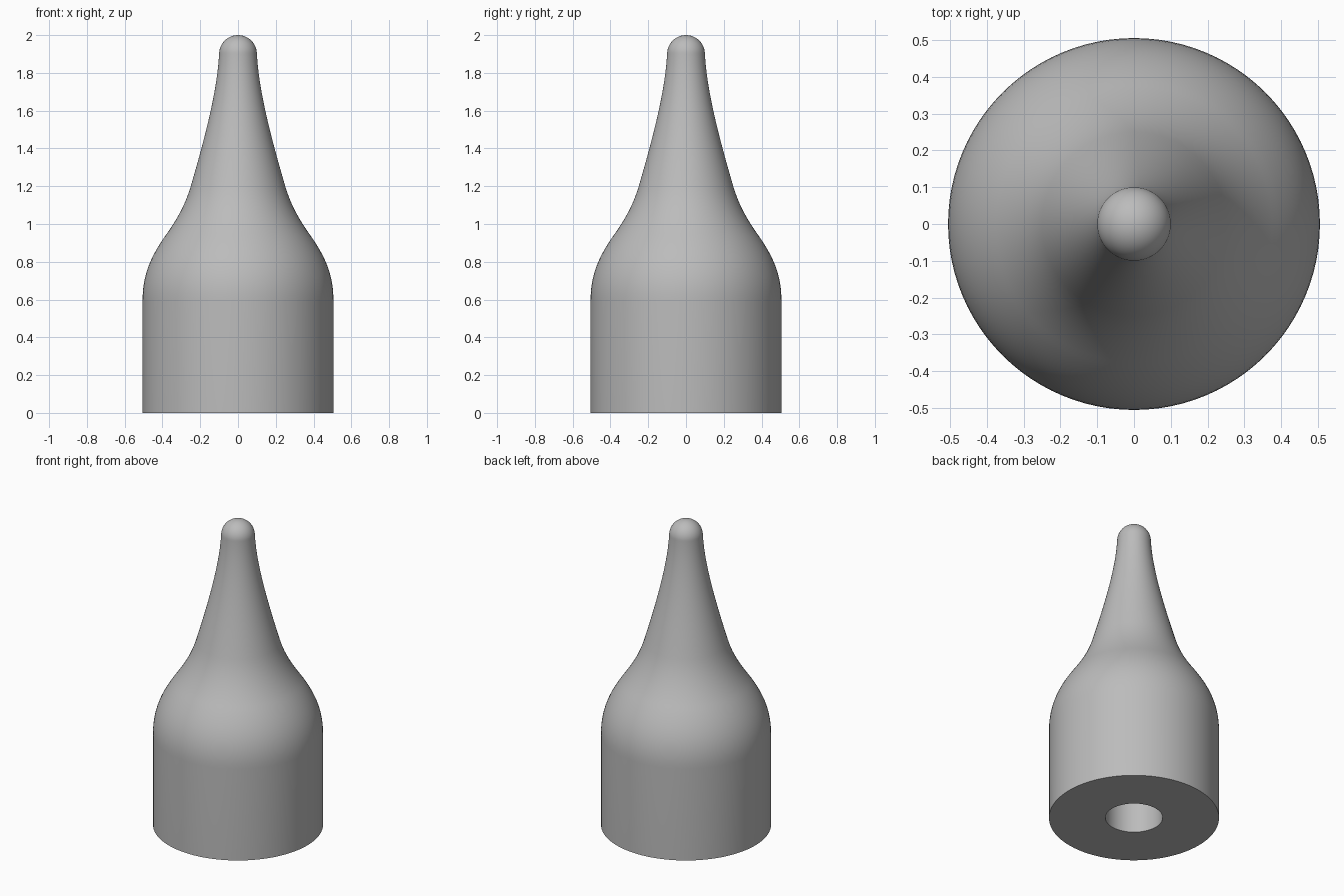
import bpy
import bmesh
import math
from mathutils import Vector
from mathutils.geometry import interpolate_bezier

default_cube = bpy.data.objects.get("Cube")
if default_cube:
    bpy.data.objects.remove(default_cube, do_unlink=True)

BODY_R, BORE_R, BORE_TOP, TIP_R, TIP_Z = 0.505, 0.17, 0.6, 0.1, 1.9
SEGMENTS = 96

grey = bpy.data.materials.new("plain_grey")
grey.use_nodes = True
grey.diffuse_color = (0.5, 0.5, 0.5, 1)
grey.node_tree.nodes["Principled BSDF"].inputs["Base Color"].default_value = (0.5, 0.5, 0.5, 1)


def bezier(a, b, c, d, steps=14):
    """Sample a bezier of (radius, height) points, leaving out its start."""
    pts = interpolate_bezier(*[Vector((r, 0, z)) for r, z in (a, b, c, d)], steps)
    return [(p.x, p.z) for p in pts[1:]]


def lathe(name, profile):
    """Spin a (radius, height) profile around the z axis."""
    bm = bmesh.new()
    verts = [bm.verts.new((r, 0, z)) for r, z in profile]
    edges = [bm.edges.new(pair) for pair in zip(verts, verts[1:])]
    bmesh.ops.spin(bm, geom=verts + edges, cent=(0, 0, 0), axis=(0, 0, 1),
                   angle=math.tau, steps=SEGMENTS, use_duplicate=False)
    bmesh.ops.remove_doubles(bm, verts=bm.verts, dist=0.0001)
    bmesh.ops.recalc_face_normals(bm, faces=bm.faces)
    mesh = bpy.data.meshes.new(name)
    bm.to_mesh(mesh)
    bm.free()
    obj = bpy.data.objects.new(name, mesh)
    bpy.context.collection.objects.link(obj)
    mesh.materials.append(grey)
    bpy.ops.object.select_all(action='DESELECT')
    obj.select_set(True)
    bpy.context.view_layer.objects.active = obj
    bpy.ops.object.shade_smooth_by_angle(angle=math.radians(35))
    return obj


# Blind bore, flat base and straight cylinder wall
profile = [(0, BORE_TOP), (BORE_R, BORE_TOP), (BORE_R, 0), (BODY_R, 0), (BODY_R, 0.6)]
# Rounded shoulder
profile += bezier((BODY_R, 0.6), (BODY_R, 0.74), (0.455, 0.835), (0.39, 0.93))
# Concave flare into the neck
profile += bezier((0.39, 0.93), (0.325, 1.02), (0.28, 1.1), (0.25, 1.2))
# Long tapering neck
profile += bezier((0.25, 1.2), (0.18, 1.44), (0.11, 1.7), (TIP_R, TIP_Z))
# Round tip
for i in range(1, 17):
    a = math.pi / 2 * i / 16
    profile.append((TIP_R * math.cos(a) if i < 16 else 0, TIP_Z + TIP_R * math.sin(a)))

lathe("nozzle_body", profile)
